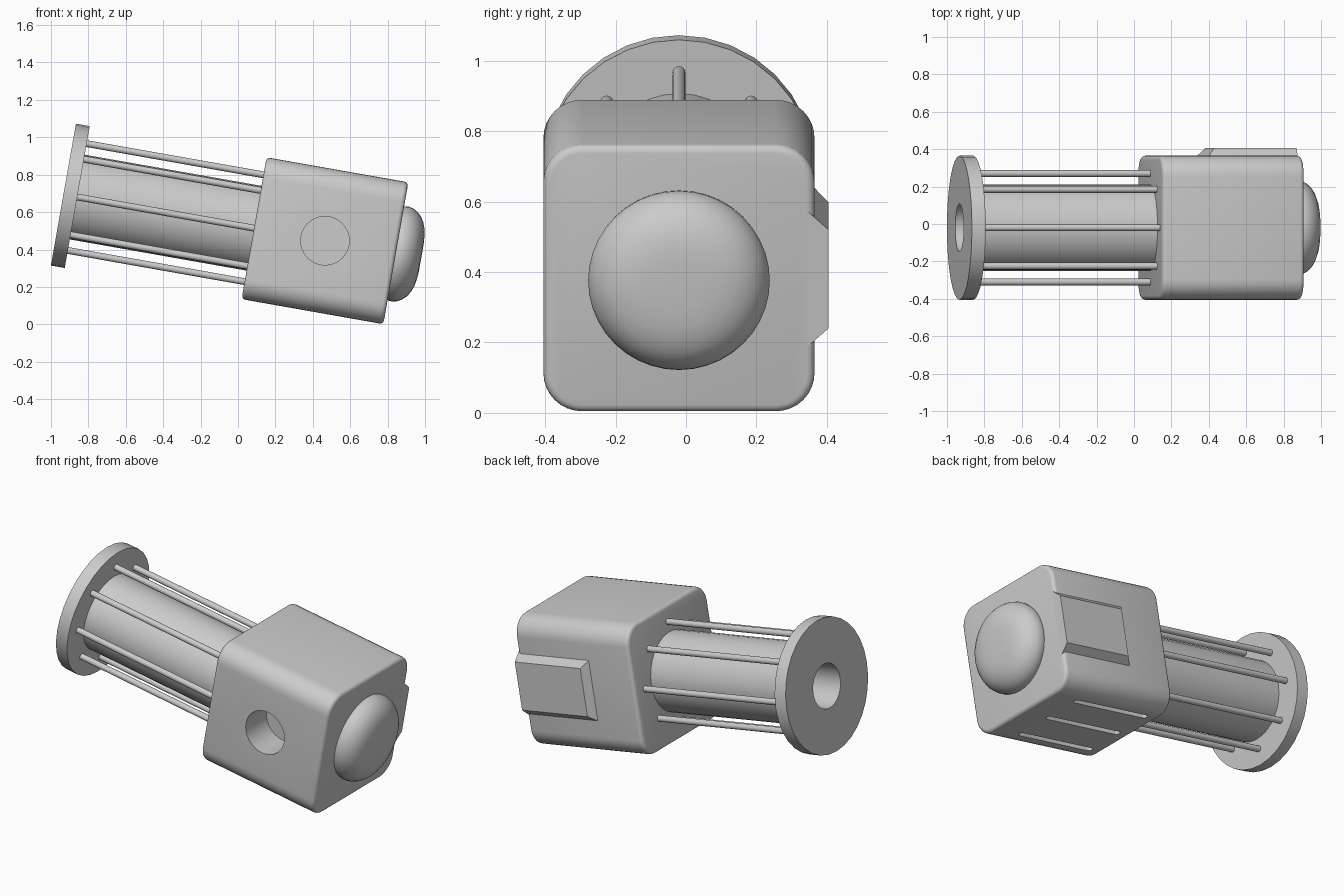
import bpy, bmesh, math
from mathutils import Matrix, Vector

if "Cube" in bpy.data.objects:
    bpy.data.objects.remove(bpy.data.objects["Cube"])

# Everything is built around the housing centre, local x along the tilted axis
FRAME = Matrix.Translation((0.465, -0.02, 0.447)) @ Matrix.Rotation(math.radians(10), 4, "Y")
HALF = 0.385

grey = bpy.data.materials.new("plain_grey")
grey.use_nodes = True
grey.diffuse_color = (0.6, 0.6, 0.6, 1)
grey.node_tree.nodes["Principled BSDF"].inputs["Base Color"].default_value = (0.6, 0.6, 0.6, 1)


def make(name, bm, angle=35):
    bmesh.ops.recalc_face_normals(bm, faces=bm.faces[:])
    mesh = bpy.data.meshes.new(name)
    bm.to_mesh(mesh)
    bm.free()
    mesh.materials.append(grey)
    ob = bpy.data.objects.new(name, mesh)
    bpy.context.collection.objects.link(ob)
    ob.matrix_world = FRAME
    smooth(ob, angle)
    return ob


def smooth(ob, angle):
    bpy.ops.object.select_all(action="DESELECT")
    ob.select_set(True)
    bpy.context.view_layer.objects.active = ob
    bpy.ops.object.shade_smooth_by_angle(angle=math.radians(angle))


def lathe(name, profile, segments=32, closed=False, angle=35):
    """Spin (x, radius) points around the local x axis."""
    bm = bmesh.new()
    verts = [bm.verts.new((x, 0, r)) for x, r in profile]
    pairs = list(zip(verts, verts[1:]))
    if closed:
        pairs.append((verts[-1], verts[0]))
    edges = [bm.edges.new(p) for p in pairs]
    bmesh.ops.spin(bm, geom=verts + edges, axis=(1, 0, 0), cent=(0, 0, 0),
                   angle=math.tau, steps=segments, use_duplicate=False)
    bmesh.ops.remove_doubles(bm, verts=bm.verts[:], dist=1e-4)
    return make(name, bm, angle)


def box(size, centre):
    bm = bmesh.new()
    bmesh.ops.create_cube(bm, size=1)
    bmesh.ops.scale(bm, vec=size, verts=bm.verts[:])
    bmesh.ops.translate(bm, vec=centre, verts=bm.verts[:])
    return bm


def rod(bm, radius, start, end, segments):
    start, end = Vector(start), Vector(end)
    turn = (end - start).to_track_quat("Z", "Y").to_matrix().to_4x4()
    bmesh.ops.create_cone(bm, cap_ends=True, segments=segments, radius1=radius, radius2=radius,
                          depth=(end - start).length,
                          matrix=Matrix.Translation((start + end) / 2) @ turn)


# Housing: large rounding on the long edges, small one around both ends
bm = box((2 * HALF,) * 3, (0, 0, 0))
long_edges = [e for e in bm.edges if abs(e.verts[0].co.x - e.verts[1].co.x) > 0.1]
bmesh.ops.bevel(bm, geom=long_edges, offset=0.11, segments=8, profile=0.5, affect="EDGES")
rims = [e for e in bm.edges if abs(e.verts[0].co.x - e.verts[1].co.x) < 0.001]
bmesh.ops.bevel(bm, geom=rims, offset=0.022, segments=4, profile=0.5, affect="EDGES")
housing = make("housing", bm)

# Cutters: blind side hole and three slots in the underside
bm = bmesh.new()
rod(bm, 0.13, (0, -0.6, 0), (0, -0.185, 0), 32)
cutters = [make("side_hole_cutter", bm)]
for y in (-0.235, 0, 0.235):
    bm = box((0.53, 0.036, 0.08), (-0.05, y, -HALF))
    ends = [e for e in bm.edges if abs(e.verts[0].co.z - e.verts[1].co.z) > 0.01]
    bmesh.ops.bevel(bm, geom=ends, offset=0.016, segments=3, profile=0.5, affect="EDGES")
    cutters.append(make("slot_cutter", bm))
for cutter in cutters:
    cutter.hide_render = True
    mod = housing.modifiers.new("cut", "BOOLEAN")
    mod.object = cutter
    mod.operation = "DIFFERENCE"
    mod.solver = "EXACT"
bpy.context.view_layer.update()
graph = bpy.context.evaluated_depsgraph_get()
cut_mesh = bpy.data.meshes.new_from_object(housing.evaluated_get(graph))
housing.modifiers.clear()
housing.data = cut_mesh
for cutter in cutters:
    bpy.data.objects.remove(cutter)
smooth(housing, 35)

# Back plate: chamfered on three sides, flush with the domed end
bm = bmesh.new()
rings = []
for y, x, z in ((0.36, -0.12, 0.2), (0.425, -0.062, 0.142)):
    rings.append([bm.verts.new((px, y, pz)) for px, pz in
                  ((x, -z), (HALF, -z), (HALF, z), (x, z))])
low, high = rings
bm.faces.new(low)
bm.faces.new(high)
for i in range(4):
    j = (i + 1) % 4
    bm.faces.new((low[i], low[j], high[j], high[i]))
make("back_plate", bm, 20)

# Rounded dome on the end face
lathe("end_dome", [(0.37, 0.25), (0.39, 0.256), (0.41, 0.258), (0.435, 0.252), (0.46, 0.238),
                   (0.483, 0.217), (0.5, 0.19), (0.513, 0.155), (0.52, 0.115),
                   (0.523, 0.07), (0.523, 0)], 40, angle=60)

# Hollow tube and end flange share one bore
lathe("flange", [(-1.42, 0.128), (-1.42, HALF), (-1.345, HALF), (-1.345, 0.128)], closed=True)
lathe("tube", [(-1.35, 0.128), (-1.35, 0.23), (-0.37, 0.23), (-0.37, 0.128)], closed=True)

# Ring of eight tie rods
for i in range(8):
    a = i * math.tau / 8
    y, z = 0.29 * math.sin(a), 0.29 * math.cos(a)
    bm = bmesh.new()
    rod(bm, 0.018, (-1.36, y, z), (-0.37, y, z), 16)
    make("tie_rod_%d" % (i + 1), bm)
